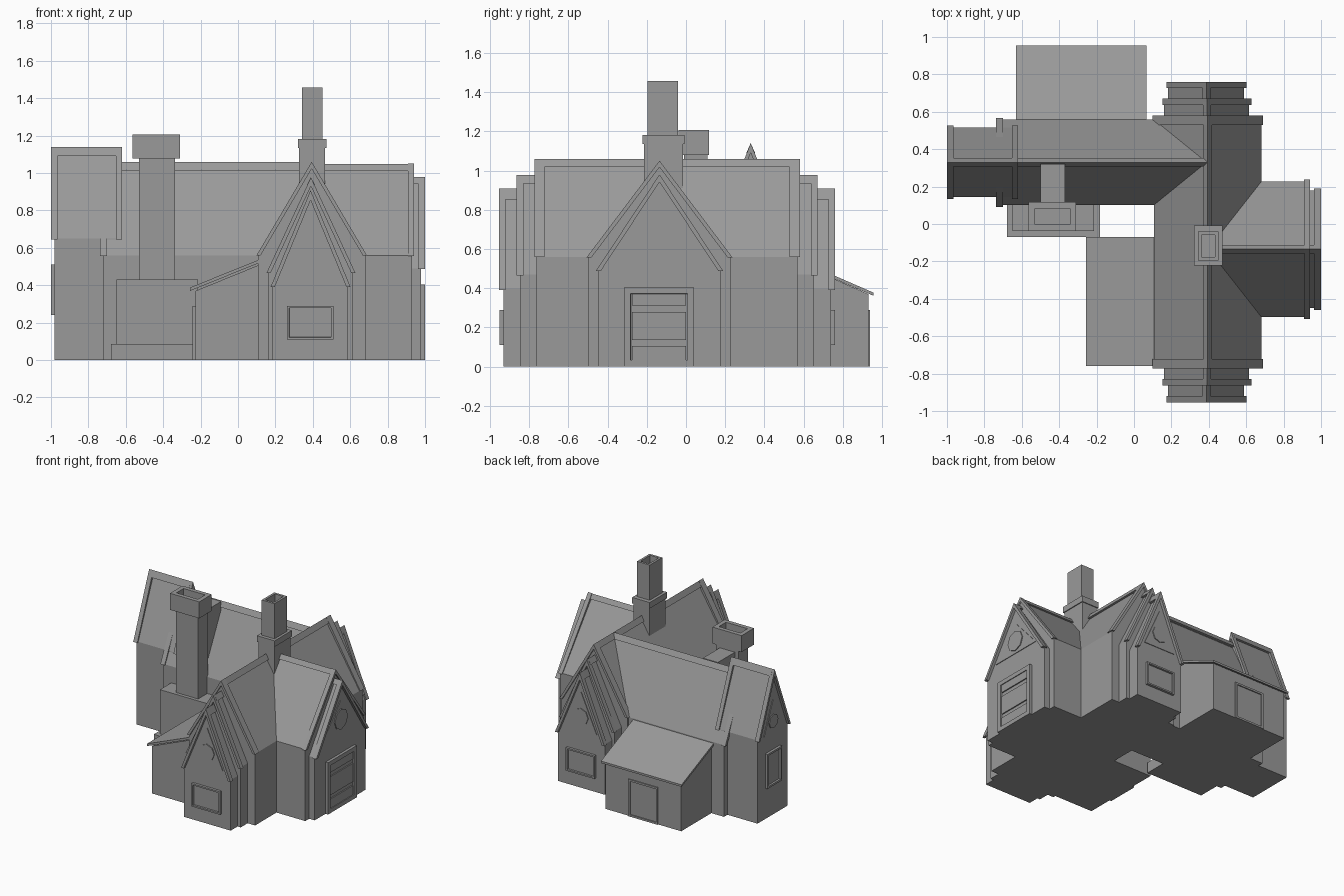
import bpy, bmesh, math

if "Cube" in bpy.data.objects:
    bpy.data.objects.remove(bpy.data.objects["Cube"])

# Dark grey used for the whole building
GREY = bpy.data.materials.new("dark_grey")
GREY.diffuse_color = (0.32, 0.32, 0.32, 1)
GREY.use_nodes = True
GREY.node_tree.nodes["Principled BSDF"].inputs["Base Color"].default_value = GREY.diffuse_color


def prism(name, profile, axis, a0, a1, inset=0, depth=0):
    """Extrude a 2D profile along an axis; optionally sink an inset panel into the a1 cap."""
    def place(u, v, a):
        return {'x': (a, u, v), 'y': (u, a, v), 'z': (u, v, a)}[axis]
    bm = bmesh.new()
    rings = [[bm.verts.new(place(u, v, a)) for u, v in profile] for a in (a0, a1)]
    n = len(profile)
    bm.faces.new(rings[0])
    cap = bm.faces.new(rings[1])
    for i in range(n):
        j = (i + 1) % n
        bm.faces.new((rings[0][i], rings[0][j], rings[1][j], rings[1][i]))
    bmesh.ops.recalc_face_normals(bm, faces=bm.faces[:])
    if inset:
        bmesh.ops.inset_region(bm, faces=[cap], thickness=inset, use_even_offset=True)
        bmesh.ops.inset_region(bm, faces=[cap], thickness=0.0005, depth=-depth, use_even_offset=True)
    me = bpy.data.meshes.new(name)
    bm.to_mesh(me)
    bm.free()
    me.materials.append(GREY)
    ob = bpy.data.objects.new(name, me)
    bpy.context.collection.objects.link(ob)
    return ob


def rect(u0, u1, v0, v1):
    return [(u0, v0), (u1, v0), (u1, v1), (u0, v1)]


def box(name, x0, x1, y0, y1, z0, z1, inset=0, depth=0):
    return prism(name, rect(x0, x1, y0, y1), 'z', z0, z1, inset, depth)


def house(name, axis, c, hw, ze, za, a0, a1):
    """Walls and gabled roof as one solid."""
    return prism(name, [(c - hw, 0), (c + hw, 0), (c + hw, ze), (c, za), (c - hw, ze)], axis, a0, a1)


def chevron(name, axis, c, hw, ze, za, a0, a1, t=0.022):
    """Inverted V board following a gable."""
    d = t * (za - ze) / hw
    pts = [(c - hw, ze), (c, za), (c + hw, ze), (c + hw - t, ze), (c, za - d), (c - hw + t, ze)]
    return prism(name, pts, axis, a0, a1)


def ridge(name, axis, c, za, a0, a1, drop=0.042):
    """Ridge capping along a roof top."""
    return chevron(name, axis, c, 0.022, za - drop, za, a0, a1, 0.02)


def gable_trim(name, axis, c, hw, z0, z1, zc, r, face, out):
    """Shallow triangle panel with an octagonal vent."""
    prism(name + "_triangle", [(c - hw, z0), (c + hw, z0), (c, z1)], axis,
          face - out * 0.005, face + out * 0.005)
    octo = [(c + r * math.cos(math.pi * k / 4), zc + r * math.sin(math.pi * k / 4)) for k in range(8)]
    prism(name + "_vent", octo, axis, face - out * 0.005, face + out * 0.012)


# Main wing (front to back)
CX, CY = 0.394, -0.0965
house("main_wing", 'y', CX, 0.287, 0.56, 1.025, CY - 0.665, CY + 0.665)
ridge("main_ridge", 'y', CX, 1.06, CY - 0.66, CY + 0.66)

# Stepped gables at both ends of the main wing
for s, end in ((-1, "front"), (1, "back")):
    def y(d):
        return CY + s * d
    chevron(end + "_main_barge", 'y', CX, 0.295, 0.56, 1.06, y(0.625), y(0.677))
    house(end + "_middle_gable", 'y', CX - .006, 0.228, 0.47, 0.94, y(0.6), y(0.75))
    chevron(end + "_middle_barge", 'y', CX - .004, 0.238, 0.465, 0.977, y(0.733), y(0.768))
    ridge(end + "_middle_ridge", 'y', CX - .004, 0.977, y(0.66), y(0.75))
    house(end + "_outer_gable", 'y', CX - .008, 0.203, 0.395, 0.86, y(0.7), y(0.835))
    chevron(end + "_outer_barge", 'y', CX - .006, 0.214, 0.39, 0.908, y(0.823), y(0.857))
    ridge(end + "_outer_ridge", 'y', CX - .006, 0.908, y(0.75), y(0.84), 0.055)
    prism(end + "_window", rect(0.262, 0.51, 0.11, 0.29), 'y', y(0.82), y(0.855), 0.012, 0.015)
    gable_trim(end, 'y', CX - .006, 0.135, 0.45, 0.75, 0.56, 0.065, y(0.835), s)

# East wing
EY = -0.135
house("east_wing", 'x', EY, 0.362, 0.56, 1.02, 0.39, 0.93)
chevron("east_barge", 'x', EY, 0.372, 0.557, 1.05, 0.908, 0.942, 0.025)
ridge("east_ridge", 'x', EY, 1.047, 0.42, 0.93, 0.035)
house("east_gable", 'x', EY, 0.314, 0.49, 0.95, 0.9, 0.978)
chevron("east_outer_barge", 'x', EY, 0.325, 0.487, 0.98, 0.962, 1.0, 0.025)
ridge("east_outer_ridge", 'x', EY, 0.98, 0.93, 0.98, 0.035)
gable_trim("east", 'x', -0.135, 0.22, 0.577, 0.82, 0.675, 0.08, 0.978, 1)
prism("east_door", rect(-0.315, 0.04, 0, 0.405), 'x', 0.97, 1.0, 0.033, 0.015)
for z0, z1 in ((0.012, 0.105), (0.135, 0.28), (0.312, 0.372)):
    prism("east_door_panel", rect(-0.275, 0.0, z0, z1), 'x', 0.98, 0.994)

# West wing and its taller end bay
WY = 0.33
house("west_wing", 'x', WY, 0.228, 0.56, 1.015, -0.72, 0.39)
chevron("west_barge", 'x', WY, 0.238, 0.557, 1.05, -0.737, -0.7)
ridge("west_ridge", 'x', WY, 1.06, -0.64, 0.39)
house("west_bay", 'x', WY, 0.185, 0.65, 1.095, -0.98, -0.635)
for x0, x1 in ((-1.0, -0.965), (-0.652, -0.62)):
    chevron("bay_barge", 'x', WY, 0.197, 0.645, 1.14, x0, x1, 0.02)
ridge("bay_ridge", 'x', WY, 1.14, -0.98, -0.64, 0.05)
prism("west_window", rect(0.24, 0.42, 0.24, 0.51), 'x', -0.97, -1.0, 0.015, 0.015)
gable_trim("west", 'x', WY, 0.11, 0.65, 0.9, 0.735, 0.055, -0.98, -1)

# Lean-to on the front left
prism("front_lean_to", [(-0.227, 0), (0.14, 0), (0.14, 0.52), (-0.227, 0.37)], 'y', -0.74, -0.09)
prism("front_lean_to_roof", [(-0.256, 0.37), (0.115, 0.52), (0.115, 0.538), (-0.256, 0.388)],
      'y', -0.76, -0.07)
prism("front_lean_to_door", rect(-0.54, -0.29, 0, 0.29), 'x', -0.22, -0.243, 0.018, 0.012)

# Lean-to at the back
prism("back_lean_to", [(0.5, 0), (0.93, 0), (0.93, 0.37), (0.5, 0.56)], 'x', -0.61, 0.045)
prism("back_lean_to_roof", [(0.53, 0.545), (0.955, 0.362), (0.955, 0.378), (0.53, 0.563)],
      'x', -0.63, 0.067)
prism("back_lean_to_door", rect(-0.41, -0.155, 0, 0.29), 'y', 0.92, 0.938, 0.015, 0.012)

# Ridge chimney
box("ridge_chimney_base", 0.327, 0.465, -0.215, -0.015, 0.7, 1.14)
box("ridge_chimney_collar", 0.32, 0.472, -0.222, -0.008, 1.135, 1.182)
box("ridge_chimney_shaft", 0.342, 0.452, -0.195, -0.04, 1.17, 1.457, 0.018, 0.2)

# Large side chimney with stepped hearth base
box("hearth_plinth", -0.68, -0.183, -0.07, 0.13, 0, 0.085)
box("hearth_base", -0.65, -0.215, -0.037, 0.13, 0, 0.43)
box("side_chimney_shaft", -0.53, -0.338, -0.01, 0.11, 0.4, 1.09)
box("side_chimney_cap", -0.563, -0.31, -0.037, 0.117, 1.078, 1.207, 0.033, 0.1)
box("side_chimney_link", -0.5, -0.37, 0.08, 0.32, 0.5, 1.058)
